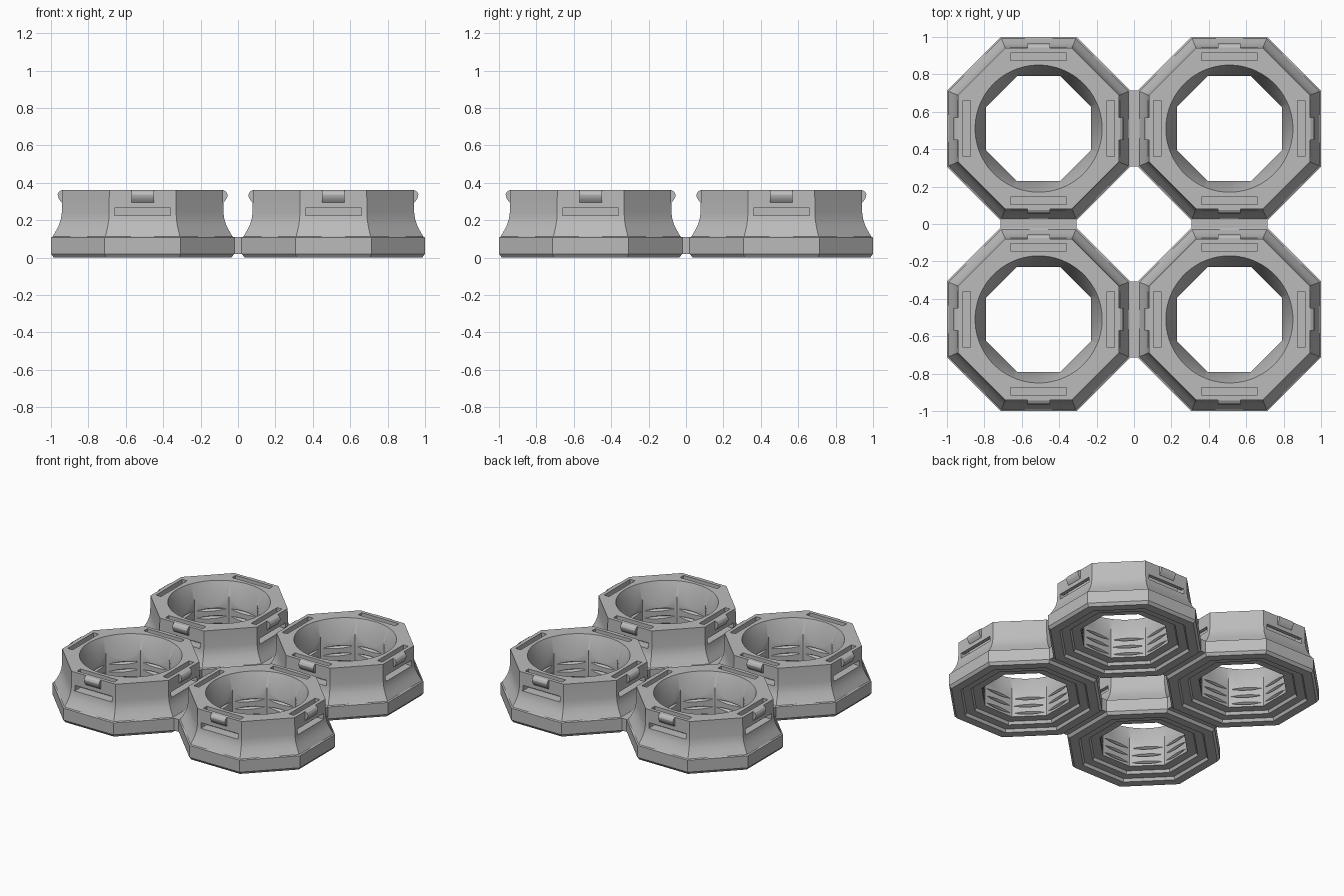
import bpy, bmesh
from math import pi, cos, sin
from mathutils import Matrix

if "Cube" in bpy.data.objects:
    bpy.data.objects.remove(bpy.data.objects["Cube"])

grey = bpy.data.materials.new("light grey")
grey.use_nodes = True
grey.diffuse_color = (0.5, 0.5, 0.5, 1)
grey.node_tree.nodes["Principled BSDF"].inputs["Base Color"].default_value = (0.5, 0.5, 0.5, 1)

CENTRE = 0.51    # distance of each ring from the middle, along x and y
TOP = 0.36


def revolve(bm, profile, sides, phase=0, scale=1, closed=True):
    """Turn (radius, z) points around z; close the loop or cap both ends."""
    loops = []
    for r, z in profile:
        angles = [2 * pi * (i + phase) / sides for i in range(sides)]
        loops.append([bm.verts.new((r * scale * cos(a), r * scale * sin(a), z)) for a in angles])
    pairs = list(zip(loops, loops[1:]))
    if closed:
        pairs.append((loops[-1], loops[0]))
    else:
        bm.faces.new(loops[0])
        bm.faces.new(loops[-1])
    for low, high in pairs:
        for i in range(sides):
            j = (i + 1) % sides
            bm.faces.new((low[i], low[j], high[j], high[i]))


def bars_on_four_sides(bm, profile, half):
    """Extrude (distance, z) outline along each of the four straight sides."""
    for k in range(4):
        turn = Matrix.Rotation(k * pi / 2, 3, 'Z')
        ends = []
        for y in (-half, half):
            verts = [bm.verts.new((d, y, z)) for d, z in profile]
            for v in verts:
                v.co = turn @ v.co
            ends.append(verts)
            bm.faces.new(verts)
        a, b = ends
        for i in range(len(profile)):
            j = (i + 1) % len(profile)
            bm.faces.new((a[i], a[j], b[j], b[i]))


def make_object(name, bm):
    bmesh.ops.recalc_face_normals(bm, faces=bm.faces)
    mesh = bpy.data.meshes.new(name)
    bm.to_mesh(mesh)
    bm.free()
    mesh.materials.append(grey)
    obj = bpy.data.objects.new(name, mesh)
    bpy.context.collection.objects.link(obj)
    return obj


def make_active(obj):
    bpy.ops.object.select_all(action='DESELECT')
    obj.select_set(True)
    bpy.context.view_layer.objects.active = obj


def smooth(obj):
    make_active(obj)
    bpy.ops.object.shade_smooth_by_angle(angle=pi / 6)


# Octagonal ring: chamfered foot, curved flare, straight bore, stepped underside
ring_profile = [(0.475, 0), (0.49, 0.02), (0.49, 0.107), (0.481, 0.112),
                (0.462, 0.145), (0.447, 0.175), (0.437, 0.205), (0.432, 0.24), (0.43, TOP),
                (0.28, TOP), (0.28, 0.04), (0.34, 0.04), (0.35, 0.02),
                (0.405, 0.02), (0.415, 0)]
bm = bmesh.new()
revolve(bm, ring_profile, 8, phase=0.5, scale=1 / cos(pi / 8))
ring = make_object("ring_body", bm)

# Cutter: conical mouth and V grooves inside, strap slots on the four sides
bore = [(0.25, 0.03)]
for z in (0.065, 0.12, 0.175):
    bore += [(0.27, z - 0.016), (0.298, z), (0.27, z + 0.016)]
bore += [(0.278, 0.196), (0.34, TOP), (0.345, TOP + 0.02)]
bm = bmesh.new()
revolve(bm, bore, 64, phase=0.5, closed=False)
slot = [(0.365, 0.225), (0.55, 0.225), (0.55, 0.265), (0.405, 0.265),
        (0.405, TOP + 0.05), (0.365, TOP + 0.05)]
bars_on_four_sides(bm, slot, 0.15)
cutter = make_object("slot_cutter", bm)
cutter.hide_render = True

cut = ring.modifiers.new("cut", 'BOOLEAN')
cut.operation = 'DIFFERENCE'
cut.solver = 'EXACT'
cut.object = cutter
make_active(ring)
bpy.ops.object.modifier_apply(modifier=cut.name)
bpy.data.objects.remove(cutter)
smooth(ring)

# Snap clips above the side slots
bm = bmesh.new()
clip = [(0.42, TOP), (0.434, TOP), (0.447, 0.352), (0.454, 0.338), (0.453, 0.324),
        (0.444, 0.308), (0.434, 0.295), (0.42, 0.29)]
bars_on_four_sides(bm, clip, 0.06)
clips = make_object("snap_clips", bm)
smooth(clips)

# Four rings with their clips
for part in (ring, clips):
    name = part.name
    for sx, side in ((1, "left"), (-1, "right")):
        for sy, end in ((-1, "front"), (1, "back")):
            obj = part if (sx, sy) == (1, -1) else part.copy()
            if obj is not part:
                bpy.context.collection.objects.link(obj)
            obj.name = f"{name}_{end}_{side}"
            obj.location = (sx * CENTRE, sy * CENTRE, 0)

# Bridges joining neighbouring rings
for name, x, y in (("left", 1, 0), ("right", -1, 0), ("back", 0, 1), ("front", 0, -1)):
    bm = bmesh.new()
    size = (0.406, 0.06, 0.09, 1) if x else (0.06, 0.406, 0.09, 1)
    bmesh.ops.create_cube(bm, size=1, matrix=Matrix.Diagonal(size))
    bridge = make_object("bridge_" + name, bm)
    bridge.location = (x * CENTRE, y * CENTRE, 0.0645)
